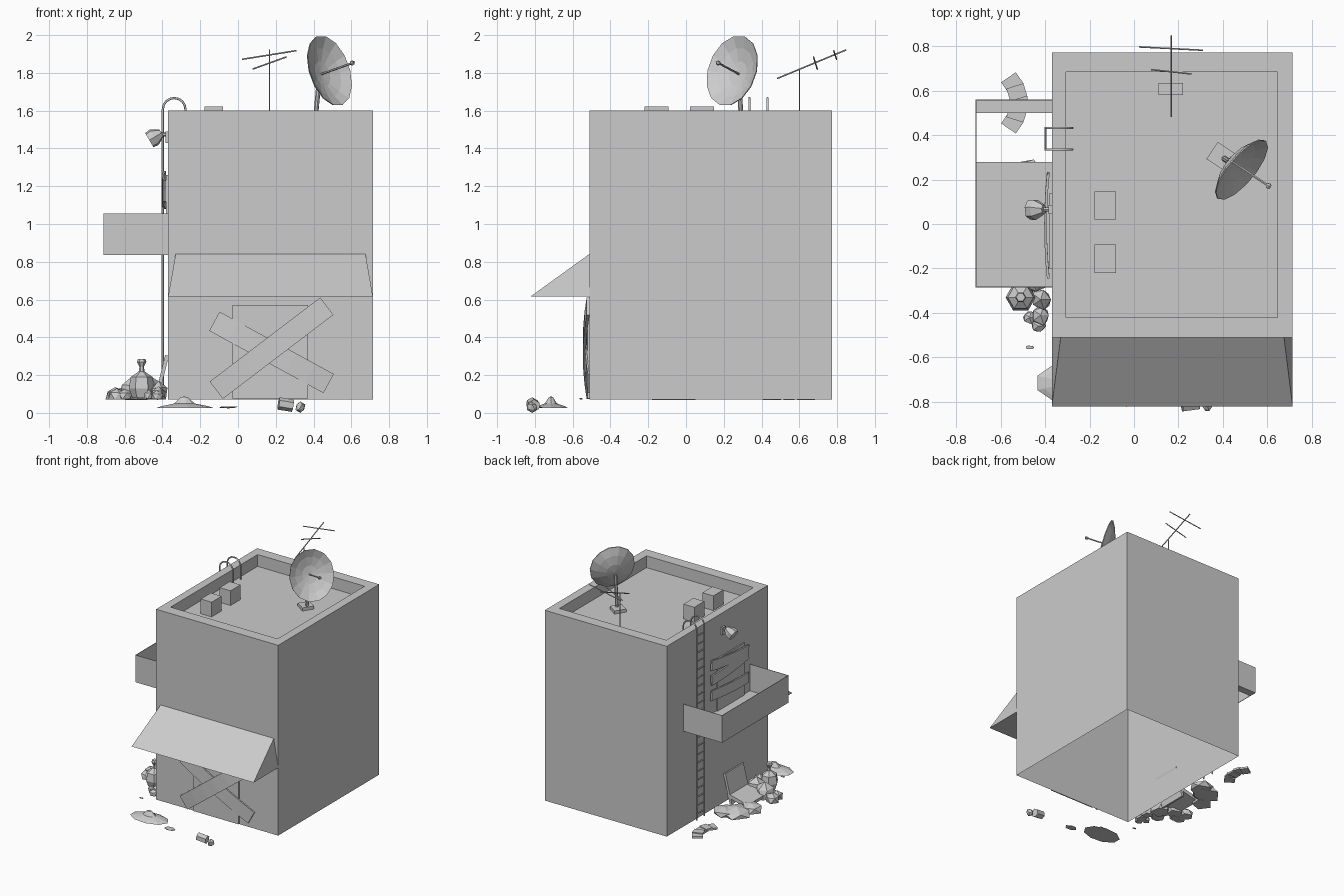
import bpy, bmesh, math, random
from mathutils import Vector, Matrix

random.seed(4)
if "Cube" in bpy.data.objects:
    bpy.data.objects.remove(bpy.data.objects["Cube"])

grey = bpy.data.materials.new("plain_grey")
grey.use_nodes = True
grey.diffuse_color = (0.6, 0.6, 0.6, 1)
grey.node_tree.nodes["Principled BSDF"].inputs["Base Color"].default_value = (0.6, 0.6, 0.6, 1)


def finish(name, bm, matrix=Matrix()):
    bmesh.ops.recalc_face_normals(bm, faces=bm.faces)
    mesh = bpy.data.meshes.new(name)
    bm.to_mesh(mesh)
    bm.free()
    mesh.transform(matrix)
    mesh.materials.append(grey)
    obj = bpy.data.objects.new(name, mesh)
    bpy.context.collection.objects.link(obj)
    return obj


def aim(a, direction):
    return Matrix.Translation(a) @ Vector(direction).to_track_quat('Z', 'Y').to_matrix().to_4x4()


def span(name, x, y, z):
    """Box given by its limits on each axis."""
    bm = bmesh.new()
    bmesh.ops.create_cube(bm, size=1)
    for v in bm.verts:
        v.co = [lim[0] if c < 0 else lim[1] for c, lim in zip(v.co, (x, y, z))]
    return finish(name, bm)


def rod(name, a, b, r, sides=6):
    a, b = Vector(a), Vector(b)
    bm = bmesh.new()
    bmesh.ops.create_cone(bm, cap_ends=True, segments=sides, radius1=r, radius2=r, depth=(b - a).length)
    return finish(name, bm, aim((a + b) / 2, b - a))


def lathe(name, profile, sides, matrix):
    bm = bmesh.new()
    verts = [bm.verts.new((r, 0, z)) for r, z in profile]
    edges = [bm.edges.new(p) for p in zip(verts, verts[1:])]
    bmesh.ops.spin(bm, geom=verts + edges, cent=(0, 0, 0), axis=(0, 0, 1), angle=math.tau, steps=sides)
    bmesh.ops.remove_doubles(bm, verts=bm.verts, dist=0.0005)
    return finish(name, bm, matrix)


def plank(name, a, b, width, thick, axis, bow=0):
    """Board on a wall, bulging out along the given outward axis."""
    a, b = Vector(a), Vector(b)
    along, out = (b - a).normalized(), Vector(axis)
    frame = Matrix((along, out.cross(along), out)).transposed().to_4x4()
    half = (b - a).length / 2
    bm = bmesh.new()
    bmesh.ops.create_cube(bm, size=1)
    long_edges = [e for e in bm.edges if abs(e.verts[0].co.x - e.verts[1].co.x) > 0.5]
    bmesh.ops.subdivide_edges(bm, edges=long_edges, cuts=5, use_grid_fill=True)
    for v in bm.verts:
        bulge = bow * (1 - (2 * v.co.x) ** 2)
        v.co = (v.co.x * half * 2, v.co.y * width, (v.co.z + 0.5) * thick + bulge)
    return finish(name, bm, Matrix.Translation((a + b) / 2) @ frame)


def rock(name, loc, size, ground=0):
    """Uneven lump, flattened where it rests on the ground height."""
    bm = bmesh.new()
    bmesh.ops.create_icosphere(bm, subdivisions=1, radius=1)
    for v in bm.verts:
        p = v.co * random.uniform(0.8, 1.1)
        v.co = [c + o * s for c, o, s in zip(loc, p, size)]
        v.co.z = max(v.co.z, ground)
    return finish(name, bm)


# Hollow building, open below, with sunken roof
bm = bmesh.new()
bmesh.ops.create_cube(bm, size=1)
top = max(bm.faces, key=lambda f: f.calc_center_median().z)
bottom = min(bm.faces, key=lambda f: f.calc_center_median().z)
bmesh.ops.delete(bm, geom=[bottom], context='FACES_ONLY')
bmesh.ops.inset_individual(bm, faces=[top], thickness=0.05)
for v in bm.verts:
    inner = abs(v.co.x) < 0.48
    xs, ys = ((-0.305, 0.645), (-0.42, 0.685)) if inner else ((-0.37, 0.714), (-0.51, 0.772))
    v.co = (xs[v.co.x > 0], ys[v.co.y > 0], 1.6 if v.co.z > 0 else 0.072)
floor = bmesh.ops.extrude_face_region(bm, geom=[top])["geom"]
for v in [g for g in floor if isinstance(g, bmesh.types.BMVert)]:
    v.co.z = 1.505
if top.is_valid:
    bmesh.ops.delete(bm, geom=[top], context='FACES_ONLY')
finish("building", bm)

# Roof vents
for i, y in enumerate((-0.22, 0.02)):
    span(f"roof_vent_{i}", (-0.177, -0.08), (y, y + 0.127), (1.505, 1.623))

# Awning wedge
bm = bmesh.new()
pts = [(-0.37, -0.822, 0.617), (0.714, -0.822, 0.617), (0.714, -0.51, 0.617), (-0.37, -0.51, 0.617),
       (-0.33, -0.51, 0.842), (0.675, -0.51, 0.842)]
bmesh.ops.convex_hull(bm, input=[bm.verts.new(p) for p in pts])
bmesh.ops.dissolve_limit(bm, angle_limit=0.01, verts=bm.verts, edges=bm.edges)
finish("awning", bm)

# Boarded front door
span("front_door", (-0.03, 0.37), (-0.522, -0.51), (0.075, 0.57))
plank("front_board_a", (-0.115, -0.51, 0.12), (0.47, -0.51, 0.565), 0.115, 0.016, (0, -1, 0), 0.02)
plank("front_board_b", (-0.125, -0.51, 0.485), (0.48, -0.51, 0.155), 0.115, 0.01, (0, -1, 0), 0.015)

# Balcony with ladder opening
span("balcony_floor", (-0.712, -0.37), (-0.285, 0.28), (0.837, 0.841))
span("balcony_rear_floor", (-0.712, -0.37), (0.5, 0.56), (0.837, 0.841))
span("balcony_outer_panel", (-0.713, -0.709), (-0.285, 0.56), (0.837, 1.055))
for name, y in (("front", -0.285), ("rear", 0.556)):
    span(f"balcony_{name}_panel", (-0.712, -0.37), (y, y + 0.004), (0.837, 1.055))

# Boarded balcony door
span("balcony_door", (-0.38, -0.37), (-0.2, 0.14), (0.84, 1.26))
for i, (z1, z2) in enumerate(((1.24, 1.19), (1.12, 1.16), (1.0, 0.97))):
    plank(f"balcony_board_{i}", (-0.38, 0.23, z1), (-0.38, -0.24, z2), 0.08, 0.012, (-1, 0, 0), 0.012)

# Wall lamp
rod("lamp_bracket", (-0.37, 0.065, 1.47), (-0.42, 0.065, 1.48), 0.01)
span("lamp_plate", (-0.385, -0.37), (0.045, 0.085), (1.43, 1.49))
lathe("lamp_shade", [(0, 0), (0.022, 0), (0.048, 0.045), (0.045, 0.075), (0, 0.07)], 7,
      aim((-0.405, 0.065, 1.482), (-0.85, 0, -0.5)))

# Ladder with hooped rails
for i, y in enumerate((0.335, 0.432)):
    curve = bpy.data.curves.new("ladder_rail", 'CURVE')
    curve.dimensions = '3D'
    curve.bevel_depth, curve.bevel_resolution = 0.006, 1
    arc = [(-0.338 - 0.06 * math.cos(t * math.pi / 8), y, 1.607 + 0.06 * math.sin(t * math.pi / 8)) for t in range(9)]
    path = [(-0.398, y, 0.08)] + arc + [(-0.278, y, 1.505)]
    line = curve.splines.new('POLY')
    line.points.add(len(path) - 1)
    for p, co in zip(line.points, path):
        p.co = (*co, 1)
    curve.materials.append(grey)
    bpy.context.collection.objects.link(bpy.data.objects.new(f"ladder_rail_{i}", curve))
for i in range(22):
    z = 0.13 + i * 0.068
    rod(f"ladder_rung_{i}", (-0.398, 0.335, z), (-0.398, 0.432, z), 0.006)

# Satellite dish
aim_dir = Vector((0.73, -0.61, 0.3)).normalized()
centre = Vector((0.486, 0.243, 1.812))
bowl = [(0, -0.06), (0.35, -0.052), (0.7, -0.03), (1, 0), (1, -0.006), (0.7, -0.037), (0.35, -0.06), (0, -0.068)]
lathe("dish_bowl", bowl, 14, aim(centre, aim_dir) @ Matrix.Diagonal((0.169, 0.195, 1, 1)))
feed = Vector((0.605, 0.172, 1.852))
rod("dish_arm", centre - aim_dir * 0.06, feed, 0.006)
rock("dish_feed", feed, (0.016, 0.016, 0.016))
rod("dish_post", (0.405, 0.295, 1.505), (0.43, 0.28, 1.77), 0.013, 8)
lathe("dish_foot", [(0, 0), (0.065, 0), (0.065, 0.025), (0, 0.025)], 4,
      Matrix.Translation((0.39, 0.305, 1.505)) @ Matrix.Rotation(0.2, 4, 'Z'))

# Aerial
span("aerial_foot", (0.11, 0.22), (0.58, 0.635), (1.505, 1.525))
rod("aerial_mast", (0.167, 0.6, 1.51), (0.167, 0.6, 1.82), 0.003)
rod("aerial_boom", (0.167, 0.482, 1.77), (0.167, 0.848, 1.922), 0.004)
rod("aerial_long_bar", (0.022, 0.797, 1.872), (0.31, 0.782, 1.918), 0.004)
rod("aerial_short_bar", (0.077, 0.695, 1.82), (0.257, 0.675, 1.885), 0.004)

# Rubbish heap: tied bag, broken seat, rubble
lathe("rubbish_bag", [(0, 0.075), (0.05, 0.08), (0.068, 0.13), (0.058, 0.19), (0.015, 0.22), (0.012, 0.245),
                      (0.025, 0.27), (0.02, 0.285), (0, 0.285)], 6, Matrix.Translation((-0.51, -0.33, 0)))
plank("seat_back", (-0.395, 0.05, 0.185), (-0.395, -0.18, 0.185), 0.24, 0.02, (-0.97, 0, 0.24))
plank("seat_base", (-0.49, 0.05, 0.1), (-0.49, -0.18, 0.1), 0.18, 0.03, (-0.24, 0, 0.97))
heap = [(-0.56, 0.16, 0.12, 0.04), (-0.48, 0.2, 0.1, 0.04), (-0.62, 0.05, 0.085, 0.05), (-0.65, -0.17, 0.06, 0.05),
        (-0.64, -0.24, 0.055, 0.045), (-0.56, -0.2, 0.07, 0.085), (-0.46, -0.24, 0.08, 0.1), (-0.42, -0.41, 0.05, 0.055),
        (-0.43, -0.46, 0.035, 0.035), (-0.47, -0.42, 0.035, 0.04), (-0.42, -0.34, 0.05, 0.07), (-0.6, -0.25, 0.045, 0.04)]
for i, (x, y, r, h) in enumerate(heap):
    rock(f"rubble_{i}", (x, y, 0.072 + h * 0.4), (r, r, h), 0.07)

# Curved row of fallen tiles
for i in range(5):
    tile = plank(f"fallen_tile_{i}", (0.12, 0, 0), (0.2, 0, 0), 0.06, 0.015, (0, 0, 1))
    tile.data.transform(Matrix.Translation((-0.68, 0.545, 0.068 + 0.007 * (i % 2)))
                        @ Matrix.Rotation((i - 2) * 0.3, 4, 'Z') @ Matrix.Translation((0.16, 0, 0))
                        @ Matrix.Translation((-0.16, 0, 0)))

# Loose scraps before the front
lathe("scrap_heap", [(0, 0), (0.16, 0), (0.13, 0.01), (0.055, 0.025), (0.02, 0.058), (0, 0.062)], 9,
      Matrix.Translation((-0.285, -0.715, 0.025)) @ Matrix.Diagonal((1, 0.58, 1, 1)))
rock("scrap_flat", (-0.05, -0.79, 0.03), (0.05, 0.035, 0.006))
rock("scrap_chip", (-0.47, -0.555, 0.075), (0.022, 0.01, 0.005))
rod("scrap_can", (0.215, -0.815, 0.05), (0.29, -0.805, 0.038), 0.033)
rock("scrap_lump", (0.33, -0.815, 0.03), (0.028, 0.03, 0.03))
